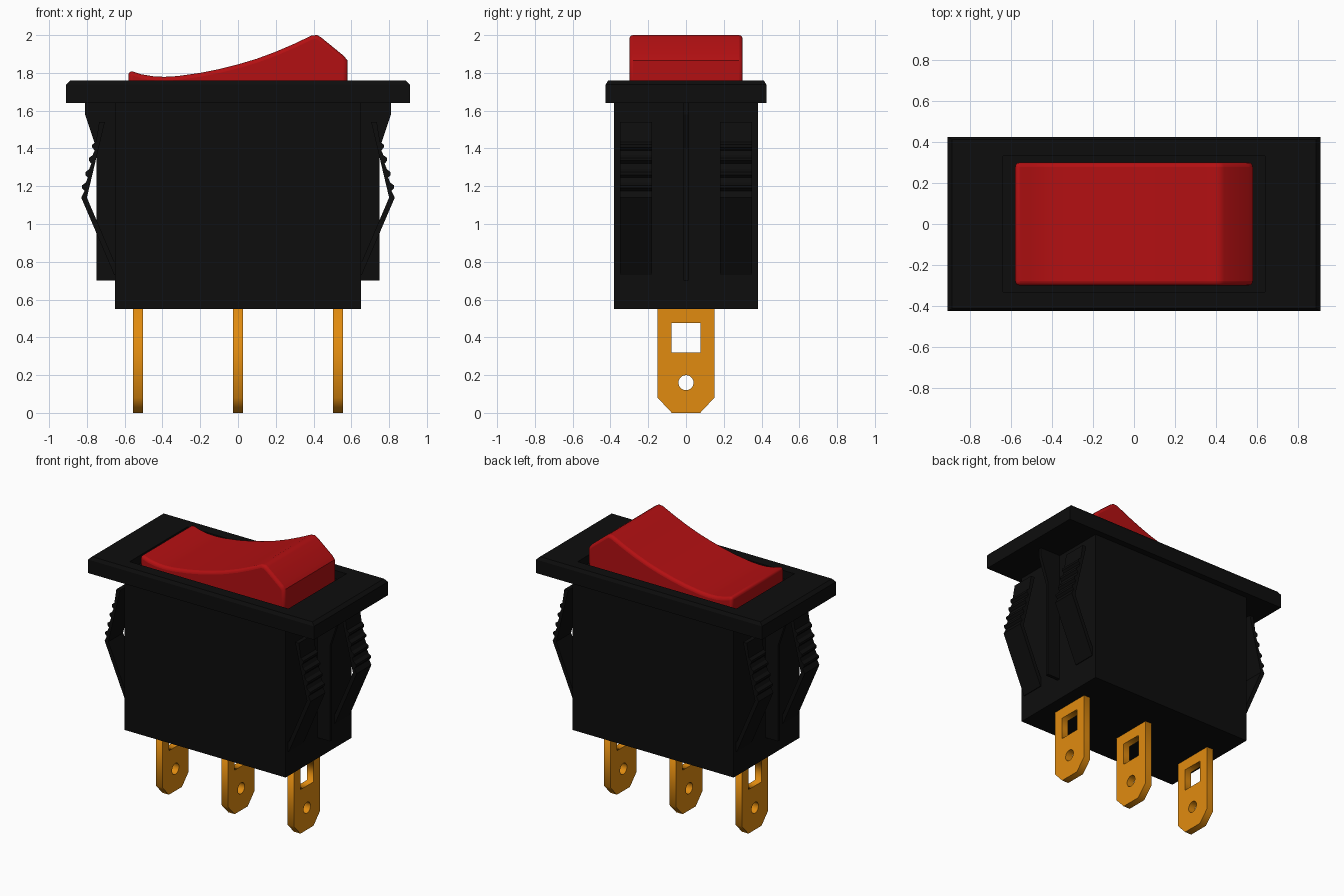
import bpy, bmesh, math

if "Cube" in bpy.data.objects:
    bpy.data.objects.remove(bpy.data.objects["Cube"])


def material(name, rgb):
    m = bpy.data.materials.new(name)
    m.diffuse_color = (*rgb, 1)
    m.use_nodes = True
    m.node_tree.nodes["Principled BSDF"].inputs["Base Color"].default_value = m.diffuse_color
    return m


BLACK = material("black_plastic", (0.004, 0.004, 0.004))
RED = material("red_plastic", (0.45, 0.005, 0.006))
BRASS = material("brass", (0.75, 0.26, 0.005))


def finish(bm, name, mat):
    bmesh.ops.recalc_face_normals(bm, faces=bm.faces)
    mesh = bpy.data.meshes.new(name)
    bm.to_mesh(mesh)
    bm.free()
    mesh.materials.append(mat)
    ob = bpy.data.objects.new(name, mesh)
    bpy.context.collection.objects.link(ob)
    return ob


def prism(name, profile, y0, y1, mat, side=1):
    """Extrude an x/z profile from y0 to y1; side=-1 mirrors it in x."""
    bm = bmesh.new()
    face = bm.faces.new([bm.verts.new((side * x, y0, z)) for x, z in profile])
    ext = bmesh.ops.extrude_face_region(bm, geom=[face])
    verts = [v for v in ext["geom"] if isinstance(v, bmesh.types.BMVert)]
    bmesh.ops.translate(bm, verts=verts, vec=(0, y1 - y0, 0))
    return finish(bm, name, mat)


def loft(name, loops, mat):
    """Join stacked rectangles given as (half x, half y, z) and cap the ends."""
    bm = bmesh.new()
    rings = [[bm.verts.new((sx * hx, sy * hy, z))
              for sx, sy in ((-1, -1), (1, -1), (1, 1), (-1, 1))]
             for hx, hy, z in loops]
    for a, b in zip(rings, rings[1:]):
        for i in range(4):
            j = (i + 1) % 4
            bm.faces.new((a[i], a[j], b[j], b[i]))
    bm.faces.new(rings[0])
    bm.faces.new(rings[-1])
    return finish(bm, name, mat)


# Housing and flanged bezel with a recess around the rocker
loft("housing", [(0.65, 0.38, 0.55), (0.65, 0.38, 1.65)], BLACK)
loft("bezel", [(0.91, 0.425, 1.64), (0.91, 0.425, 1.738), (0.888, 0.412, 1.76),
               (0.64, 0.333, 1.76), (0.64, 0.333, 1.70)], BLACK)

# Rocker: curved profile, rounded edges
top = [(-0.58, 1.81), (-0.555, 1.807), (-0.51, 1.792), (-0.45, 1.782), (-0.39, 1.779),
       (-0.32, 1.783), (-0.2, 1.80), (-0.1, 1.82), (0, 1.845), (0.1, 1.875),
       (0.2, 1.912), (0.3, 1.955), (0.39, 1.998), (0.42, 2.0), (0.44, 1.988), (0.56, 1.89), (0.58, 1.865)]
rocker = prism("rocker", [(-0.58, 1.69)] + top + [(0.58, 1.69)], -0.3, 0.3, RED)
bev = rocker.modifiers.new("round_edges", "BEVEL")
bev.width = 0.025
bev.segments = 3
bev.limit_method = "ANGLE"
bev.angle_limit = math.radians(50)
bpy.context.view_layer.objects.active = rocker
rocker.select_set(True)
bpy.ops.object.shade_smooth_by_angle(angle=math.radians(35))
rocker.select_set(False)

# End ribs and toothed spring clips
rib = [(0.64, 0.70), (0.75, 0.70), (0.75, 1.40), (0.81, 1.58), (0.81, 1.65), (0.64, 1.65)]
clip = [(0.64, 0.73), (0.655, 0.73), (0.83, 1.14)]
for z in (1.19, 1.26, 1.335, 1.405):
    x = 0.83 - (z - 1.14) * 0.25
    clip += [(x - 0.005, z - 0.015), (x + 0.008, z), (x + 0.008, z + 0.015), (x - 0.012, z + 0.03)]
clip += [(0.735, 1.54), (0.705, 1.54), (0.80, 1.14), (0.655, 0.80), (0.64, 0.80)]
for side, label in ((1, "right"), (-1, "left")):
    prism(f"end_rib_{label}", rib, -0.012, 0.012, BLACK, side)
    prism(f"clip_front_{label}", clip, -0.35, -0.18, BLACK, side)
    prism(f"clip_back_{label}", clip, 0.18, 0.35, BLACK, side)

# Terminals: flat blades with a square window and a round hole
outline = [(-0.15, 0.57), (-0.15, 0.08), (-0.075, 0), (0.075, 0), (0.15, 0.08), (0.15, 0.57)]
window = [(-0.077, 0.32), (0.077, 0.32), (0.077, 0.475), (-0.077, 0.475)]
hole = [(0.04 * math.cos(i * math.tau / 24), 0.16 + 0.04 * math.sin(i * math.tau / 24))
        for i in range(24)]
for x, label in ((-0.53, "left"), (0, "middle"), (0.53, "right")):
    cu = bpy.data.curves.new(f"terminal_{label}", "CURVE")
    cu.dimensions = "2D"
    cu.fill_mode = "BOTH"
    cu.extrude = 0.026
    for pts in (outline, window, hole):
        sp = cu.splines.new("POLY")
        sp.points.add(len(pts) - 1)
        for p, (u, v) in zip(sp.points, pts):
            p.co = (u, v, 0, 1)
        sp.use_cyclic_u = True
    cu.materials.append(BRASS)
    ob = bpy.data.objects.new(f"terminal_{label}", cu)
    ob.location.x = x
    ob.rotation_euler = (math.pi / 2, 0, math.pi / 2)
    bpy.context.collection.objects.link(ob)
    bpy.context.view_layer.objects.active = ob
    ob.select_set(True)
    bpy.ops.object.convert(target="MESH")
    bpy.context.object.data.shade_flat()
    bpy.context.object.select_set(False)
